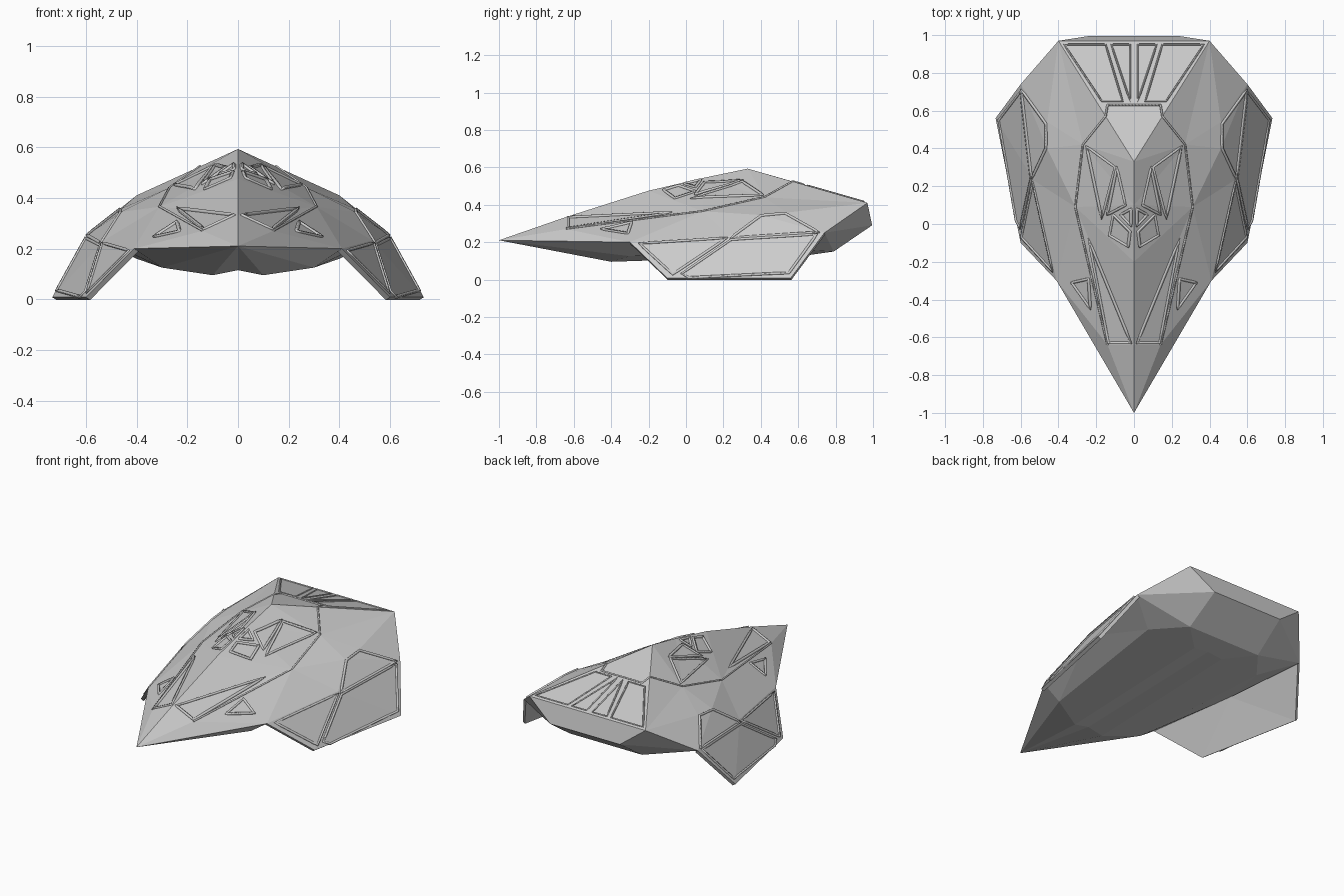
import bpy, bmesh
from mathutils import Vector
from mathutils.bvhtree import BVHTree

if "Cube" in bpy.data.objects:
    bpy.data.objects.remove(bpy.data.objects["Cube"])

# Key points of the right half
P = dict(
    N=(0, -1, .21), S1=(0, -.64, .335), S2=(0, -.2, .475), S3=(0, .1, .545), T=(0, .33, .593),
    R=(0, .97, .41), E=(.4, .97, .41),
    P1=(.14, -.64, .27), P2=(.31, .09, .365), P3=(.27, .42, .44), P4=(.15, .57, .524),
    U=(.46, .4, .345), V=(.46, .54, .358),
    A=(.41, -.3, .2), M=(.53, .23, .232), B=(.6, .74, .25),
    C=(.6, -.1, .008), D=(.733, .56, .008),
    G1=(0, -.4, .115), H1=(.1, -.4, .095), J1=(.3, -.3, .125),
    G2=(0, .65, .14), H2=(.1, .65, .13), J2=(.4, .6, .16),
    L=(.25, .79, .15), G3=(0, .79, .15), Q=(.24, .995, .29), G4=(0, .995, .29))

UPPER = ("N S1 P1,N P1 A,S1 S2 P2,S1 P2 P1,S2 S3 P2,S3 T P3,S3 P3 P2,T P4 P3,T R E P4,"
         "P1 P2 A,P2 M A,P2 U M,P2 P3 U,P3 V U,P3 E V,P3 P4 E,E B V,V B U,B M U")
BELLY = ("N G1 H1,N H1 J1,N J1 A,G1 H1 H2 G2,H1 J1 J2 H2,J1 A M,J1 M J2,J2 M B,"
         "G2 H2 L G3,H2 J2 L,J2 B L,L B Q,B E Q,G3 L Q G4,E R G4 Q")
FIN = "A C M,C D M,D B M"


def shell(name, text, sides=(1, -1), thick=0):
    bm = bmesh.new()
    for s in sides:
        for f in text.split(","):
            vs = [bm.verts.new((P[k][0] * s, P[k][1], P[k][2])) for k in f.split()]
            bm.faces.new(vs if s > 0 else vs[::-1])
    bmesh.ops.remove_doubles(bm, verts=bm.verts, dist=.0005)
    bmesh.ops.recalc_face_normals(bm, faces=bm.faces)
    if thick:
        # open plates: outward means upward
        flip = [f for f in bm.faces if f.normal.z < 0]
        bmesh.ops.reverse_faces(bm, faces=flip)
    me = bpy.data.meshes.new(name)
    bm.to_mesh(me)
    bm.free()
    ob = bpy.data.objects.new(name, me)
    bpy.context.collection.objects.link(ob)
    if thick:
        m = ob.modifiers.new("thickness", "SOLIDIFY")
        m.thickness, m.offset = thick, -1
    return ob


# Main hull and the two drooping side fins
shell("hull", UPPER + "," + BELLY)
shell("right_fin", FIN, (1,), .02)
shell("left_fin", FIN, (-1,), .02)

# Surface used to lay the ribs on
keys = list(P)
TREE = BVHTree.FromPolygons([Vector(P[k]) for k in keys],
                            [[keys.index(k) for k in f.split()] for f in (UPPER + "," + FIN).split(",")])


def ribs(name, paths, closed=True, r=.009):
    cu = bpy.data.curves.new(name, "CURVE")
    cu.dimensions = "3D"
    cu.bevel_depth, cu.bevel_resolution, cu.use_fill_caps = r, 0, True
    for path in paths:
        ends = path[1:] + path[:1] if closed else path[1:]
        xy = [Vector(a).lerp(Vector(b), i / 8) for a, b in zip(path, ends) for i in range(8)]
        if not closed:
            xy.append(Vector(path[-1]))
        hits = [TREE.ray_cast(Vector((p.x, p.y, 2)), Vector((0, 0, -1)))[0] for p in xy]
        hits = [h for h in hits if h]
        for s in (1, -1):
            sp = cu.splines.new("POLY")
            sp.points.add(len(hits) - 1)
            for pt, h in zip(sp.points, hits):
                pt.co = (h.x * s, h.y, h.z + .001, 1)
            sp.use_cyclic_u = closed
    ob = bpy.data.objects.new(name, cu)
    bpy.context.collection.objects.link(ob)
    bpy.ops.object.select_all(action="DESELECT")
    bpy.context.view_layer.objects.active = ob
    ob.select_set(True)
    bpy.ops.object.convert(target="MESH")


# Frames on the dome, nose, flanks, fins and rear deck
ribs("dome_frames", [[(.25, .41), (.1, .3), (.17, .03)],
                     [(.09, .3), (.045, .1), (.14, .05)],
                     [(.015, .08), (.07, .05), (.015, -.01)],
                     [(.11, .05), (.13, -.06), (.03, -.12), (.02, -.04)]])
ribs("nose_frames", [[(.015, -.63), (.135, -.63), (.24, -.08)]])
ribs("flank_triangles", [[(.24, -.29), (.33, -.31), (.23, -.45)]])
ribs("shoulder_frames", [[(.54, .24), (.465, .4), (.465, .53), (.595, .71)]])
ribs("fin_frames", [[(.595, -.07), (.535, .22), (.43, -.25)],
                    [(.61, -.06), (.545, .24), (.6, .7), (.715, .55)]], r=.008)
ribs("rear_deck_frames", [[(.02, .95), (.12, .95), (.02, .65)],
                          [(.15, .95), (.37, .95), (.17, .65), (.06, .65)]], r=.005)
ribs("panel_seam", [[(.14, -.64), (.31, .09), (.27, .42), (.15, .57), (.14, .63), (0, .63)]],
     closed=False, r=.006)
